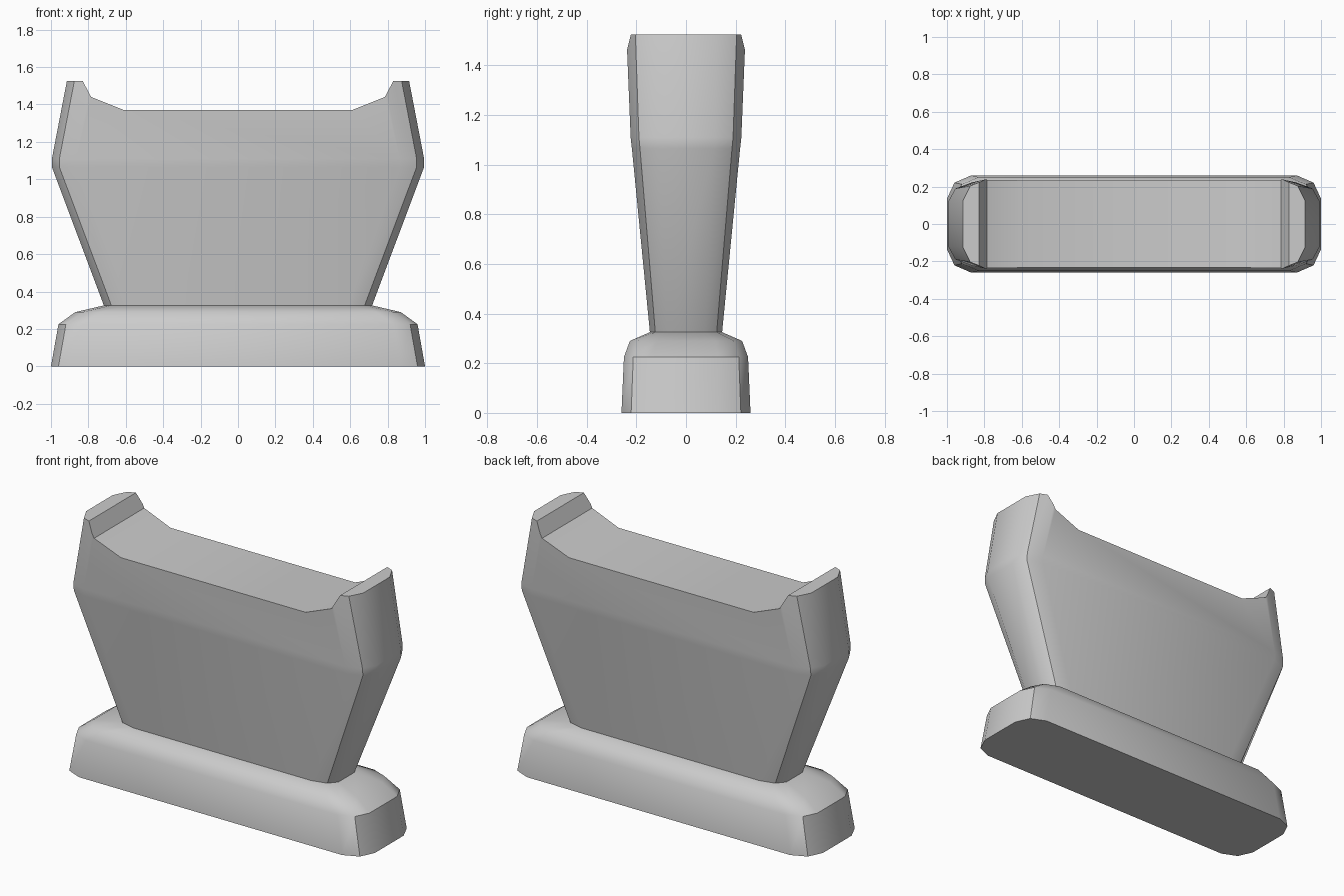
import bpy, bmesh, math

if "Cube" in bpy.data.objects:
    bpy.data.objects.remove(bpy.data.objects["Cube"])


def ring(hx, hy, z):
    # Rectangle with two-segment corners (12 points)
    q = [(hx, 0.52 * hy), (hx - 0.04, 0.85 * hy), (hx - 0.13, hy)]
    pts = q + [(-x, y) for x, y in reversed(q)]
    pts += [(-x, -y) for x, y in pts]
    return [(x, y, z) for x, y in pts]


def loft(name, rings):
    bm = bmesh.new()
    loops = [[bm.verts.new(p) for p in r] for r in rings]
    n = len(loops[0])
    for a, b in zip(loops, loops[1:]):
        for i in range(n):
            j = (i + 1) % n
            bm.faces.new((a[i], a[j], b[j], b[i]))
    bm.faces.new(loops[0][::-1])
    bm.faces.new(loops[-1])
    bmesh.ops.recalc_face_normals(bm, faces=bm.faces)
    mesh = bpy.data.meshes.new(name)
    bm.to_mesh(mesh)
    bm.free()
    obj = bpy.data.objects.new(name, mesh)
    bpy.context.collection.objects.link(obj)
    return obj


def smooth(obj, angle):
    bpy.ops.object.select_all(action='DESELECT')
    obj.select_set(True)
    bpy.context.view_layer.objects.active = obj
    bpy.ops.object.shade_smooth_by_angle(angle=math.radians(angle))


# Foot: low block with a sloped shoulder
base = loft("base", [ring(*r) for r in (
    (1.0, 0.26, 0), (0.96, 0.25, 0.225), (0.87, 0.226, 0.29), (0.72, 0.146, 0.325))])
smooth(base, 35)

# Flared upright body
body = loft("body", [ring(*r) for r in (
    (0.715, 0.145, 0.32), (0.995, 0.218, 1.065),
    (0.995, 0.223, 1.11), (0.915, 0.24, 1.525))])

# Saddle cutter leaving a raised horn at each end
half = [(0.61, 1.37), (0.785, 1.44), (0.83, 1.525), (0.856, 1.575)]
profile = [(-x, z) for x, z in reversed(half)] + half
cutter = loft("saddle_cutter", [[(x, y, z) for x, z in profile] for y in (-0.5, 0.5)])
cutter.hide_render = True

cut = body.modifiers.new("saddle", 'BOOLEAN')
cut.operation = 'DIFFERENCE'
cut.solver = 'EXACT'
cut.object = cutter
bpy.context.view_layer.objects.active = body
bpy.ops.object.modifier_apply(modifier="saddle")
bpy.data.objects.remove(cutter)
smooth(body, 35)
